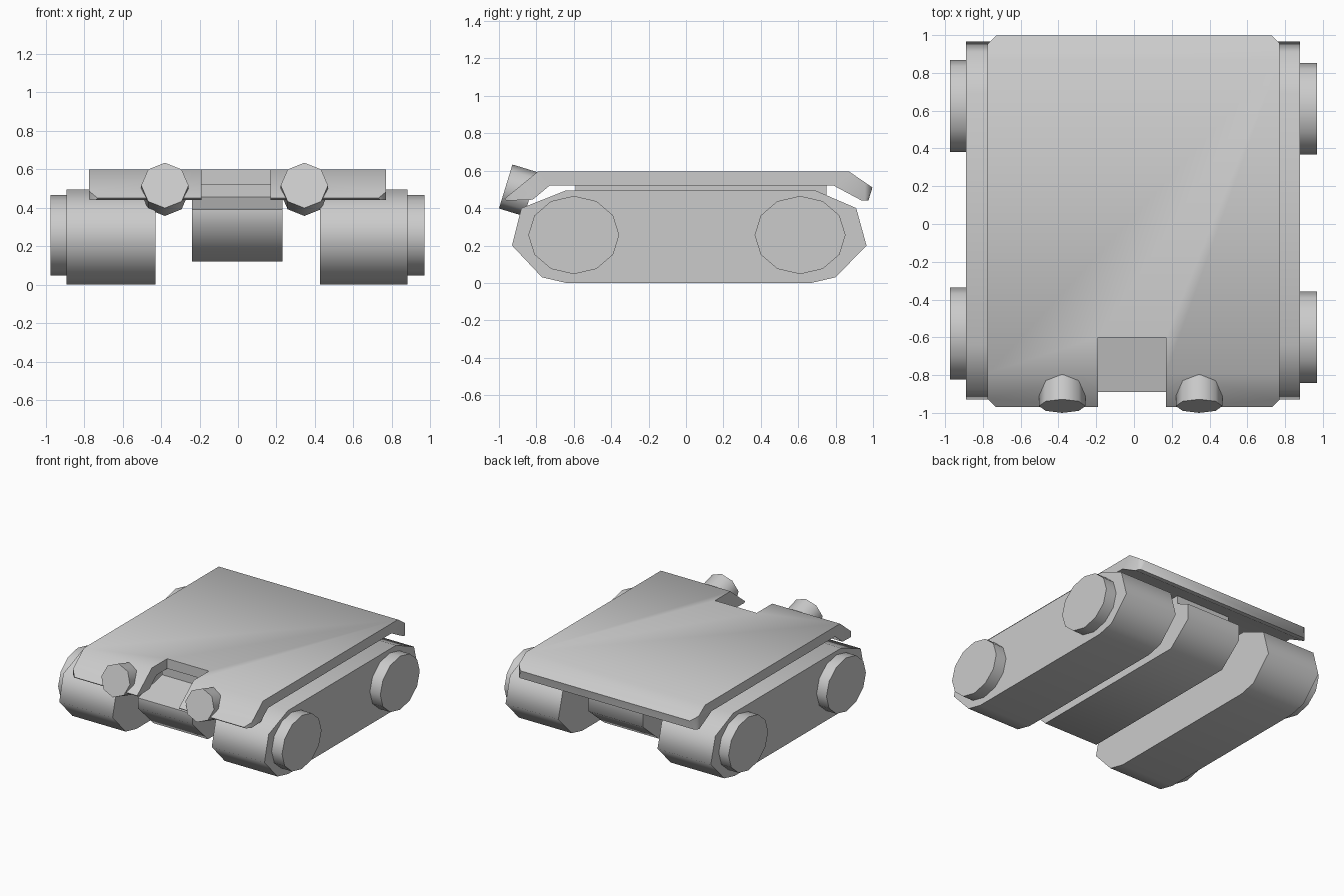
import bpy, bmesh, math
from mathutils import Vector, Matrix

if "Cube" in bpy.data.objects:
    bpy.data.objects.remove(bpy.data.objects["Cube"])


def finish(bm, name, smooth=60):
    bmesh.ops.recalc_face_normals(bm, faces=bm.faces)
    me = bpy.data.meshes.new(name)
    bm.to_mesh(me)
    bm.free()
    ob = bpy.data.objects.new(name, me)
    bpy.context.collection.objects.link(ob)
    bpy.ops.object.select_all(action='DESELECT')
    ob.select_set(True)
    bpy.context.view_layer.objects.active = ob
    if smooth:
        bpy.ops.object.shade_smooth_by_angle(angle=math.radians(smooth))
    return ob


def side_profile(points, x0, x1):
    """Extrude a (y, z) outline from x0 to x1."""
    bm = bmesh.new()
    face = bm.faces.new([bm.verts.new((x0, y, z)) for y, z in points])
    ext = bmesh.ops.extrude_face_region(bm, geom=[face])
    verts = [g for g in ext['geom'] if isinstance(g, bmesh.types.BMVert)]
    bmesh.ops.translate(bm, verts=verts, vec=(x1 - x0, 0, 0))
    return bm


# Track pods
track = [(-0.93, 0.20), (-0.77, 0.03), (-0.64, 0.0), (0.67, 0.0), (0.80, 0.03),
         (0.965, 0.20), (0.91, 0.40), (0.69, 0.495), (-0.64, 0.495), (-0.88, 0.40)]
for side, x0, x1 in (("left", -0.89, -0.43), ("right", 0.425, 0.88)):
    finish(side_profile(track, x0, x1), side + "_track")

# Hub wheels, slightly flattened
for side, x in (("left", -0.91), ("right", 0.905)):
    for end, y in (("front", -0.59), ("rear", 0.62)):
        bm = bmesh.new()
        y -= 0.01 if side == "right" else -0.005 if end == "rear" else -0.01
        mat = (Matrix.Translation((x, y, 0.256)) @ Matrix.Diagonal((1, 1, 0.86, 1))
               @ Matrix.Rotation(math.pi / 2, 4, 'Y'))
        bmesh.ops.create_cone(bm, cap_ends=True, segments=12, radius1=0.243,
                              radius2=0.243, depth=0.13, matrix=mat)
        finish(bm, f"{side}_{end}_wheel")

# Central hull
hull = [(-0.59, 0.57), (-0.59, 0.455), (-0.89, 0.39), (-0.89, 0.31), (-0.70, 0.12),
        (0.68, 0.12), (0.87, 0.28), (0.87, 0.40), (0.75, 0.455), (0.75, 0.57)]
finish(side_profile(hull, -0.24, 0.23), "hull")

# Deck plate with drooping ends and clipped corners
deck_outline = [(-0.79, 0.597), (-0.97, 0.45), (-0.96, 0.44), (-0.82, 0.445), (-0.73, 0.52),
                (0.79, 0.52), (0.94, 0.44), (0.975, 0.44), (0.997, 0.51), (0.87, 0.597)]
bm = side_profile(deck_outline, -0.775, 0.77)
for sx in (-1, 1):
    for y in (-0.97, 0.997):
        cut = bmesh.ops.bisect_plane(
            bm, geom=bm.verts[:] + bm.edges[:] + bm.faces[:],
            plane_co=(sx * 0.73, y, 0.5), plane_no=Vector((sx, math.copysign(1, y), 0)),
            clear_outer=True)
        edges = [g for g in cut['geom_cut'] if isinstance(g, bmesh.types.BMEdge)]
        bmesh.ops.holes_fill(bm, edges=edges, sides=0)
deck = finish(bm, "deck", 0)

# Notch in the front of the deck
bm = bmesh.new()
bmesh.ops.create_cube(bm, size=1, matrix=Matrix.Translation((-0.01, -0.9, 0.5))
                      @ Matrix.Diagonal((0.36, 0.6, 0.6, 1)))
cutter = finish(bm, "notch_cutter", 0)
cutter.hide_render = True
cutter.hide_set(True)
mod = deck.modifiers.new("notch", 'BOOLEAN')
mod.object = cutter
mod.operation = 'DIFFERENCE'
mod.solver = 'EXACT'
bpy.context.view_layer.objects.active = deck
deck.select_set(True)
bpy.ops.object.modifier_apply(modifier="notch")
bpy.data.objects.remove(cutter)
bpy.ops.object.shade_smooth_by_angle(angle=math.radians(60))

# Octagonal headlights tilted upward
for side, x in (("left", -0.38), ("right", 0.345)):
    bm = bmesh.new()
    mat = (Matrix.Translation((x, -0.897, 0.495))
           @ Matrix.Rotation(math.radians(90 - 17), 4, 'X'))
    bmesh.ops.create_cone(bm, cap_ends=True, segments=8, radius1=0.123, radius2=0.123,
                          depth=0.14, matrix=mat)
    finish(bm, side + "_headlight")
